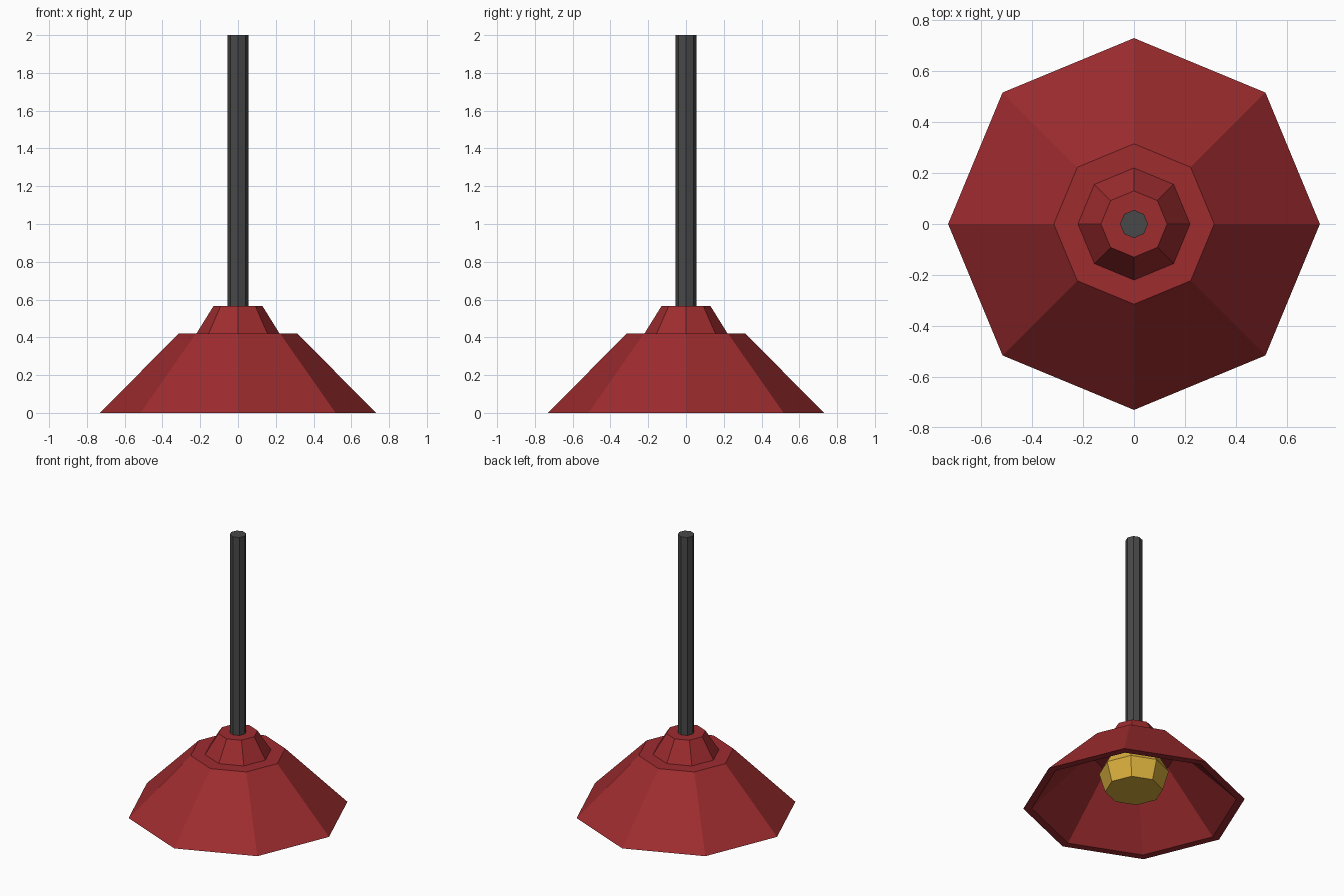
import bpy, bmesh
from math import cos, sin, pi

if "Cube" in bpy.data.objects:
    bpy.data.objects.remove(bpy.data.objects["Cube"])

SIDES = 8


def material(name, color):
    mat = bpy.data.materials.new(name)
    mat.diffuse_color = (*color, 1.0)
    mat.use_nodes = True
    mat.node_tree.nodes["Principled BSDF"].inputs["Base Color"].default_value = mat.diffuse_color
    return mat


def lathe(name, profile, mat, closed=False):
    """Spin (radius, z) points into a flat-faced octagonal solid.
    Open profiles are capped at both ends; closed ones form a hollow ring."""
    bm = bmesh.new()
    rings = [[bm.verts.new((r * cos(2 * pi * k / SIDES), r * sin(2 * pi * k / SIDES), z))
              for k in range(SIDES)] for r, z in profile]
    pairs = list(zip(rings, rings[1:]))
    if closed:
        pairs.append((rings[-1], rings[0]))
    else:
        bm.faces.new(rings[0])
        bm.faces.new(rings[-1])
    for a, b in pairs:
        for k in range(SIDES):
            n = (k + 1) % SIDES
            bm.faces.new((a[k], a[n], b[n], b[k]))
    bmesh.ops.recalc_face_normals(bm, faces=bm.faces)
    mesh = bpy.data.meshes.new(name)
    bm.to_mesh(mesh)
    bm.free()
    mesh.materials.append(mat)
    obj = bpy.data.objects.new(name, mesh)
    bpy.context.collection.objects.link(obj)
    return obj


red = material("red_enamel", (0.34, 0.025, 0.028))
dark = material("dark_metal", (0.065, 0.065, 0.065))
yellow = material("bulb_yellow", (0.68, 0.42, 0.045))

# Hollow shade: outer wall, flat top, inner ceiling and inner wall
lathe("shade", [(0.73, 0), (0.315, 0.42), (0, 0.42), (0, 0.37),
                (0.295, 0.37), (0.675, 0)][:2] + [(0.12, 0.42), (0.12, 0.38),
                (0.29, 0.38), (0.675, 0)], red, closed=True)

# Cap on top of the shade, closing its central opening
lathe("cap", [(0.12, 0.38), (0.12, 0.42), (0.22, 0.42), (0.13, 0.565)], red)

# Hanging rod
lathe("rod", [(0.055, 0.565), (0.055, 2.0)], dark)

# Faceted bulb under the cap
lathe("bulb", [(0.19, 0.10), (0.23, 0.235), (0.15, 0.38)], yellow)
